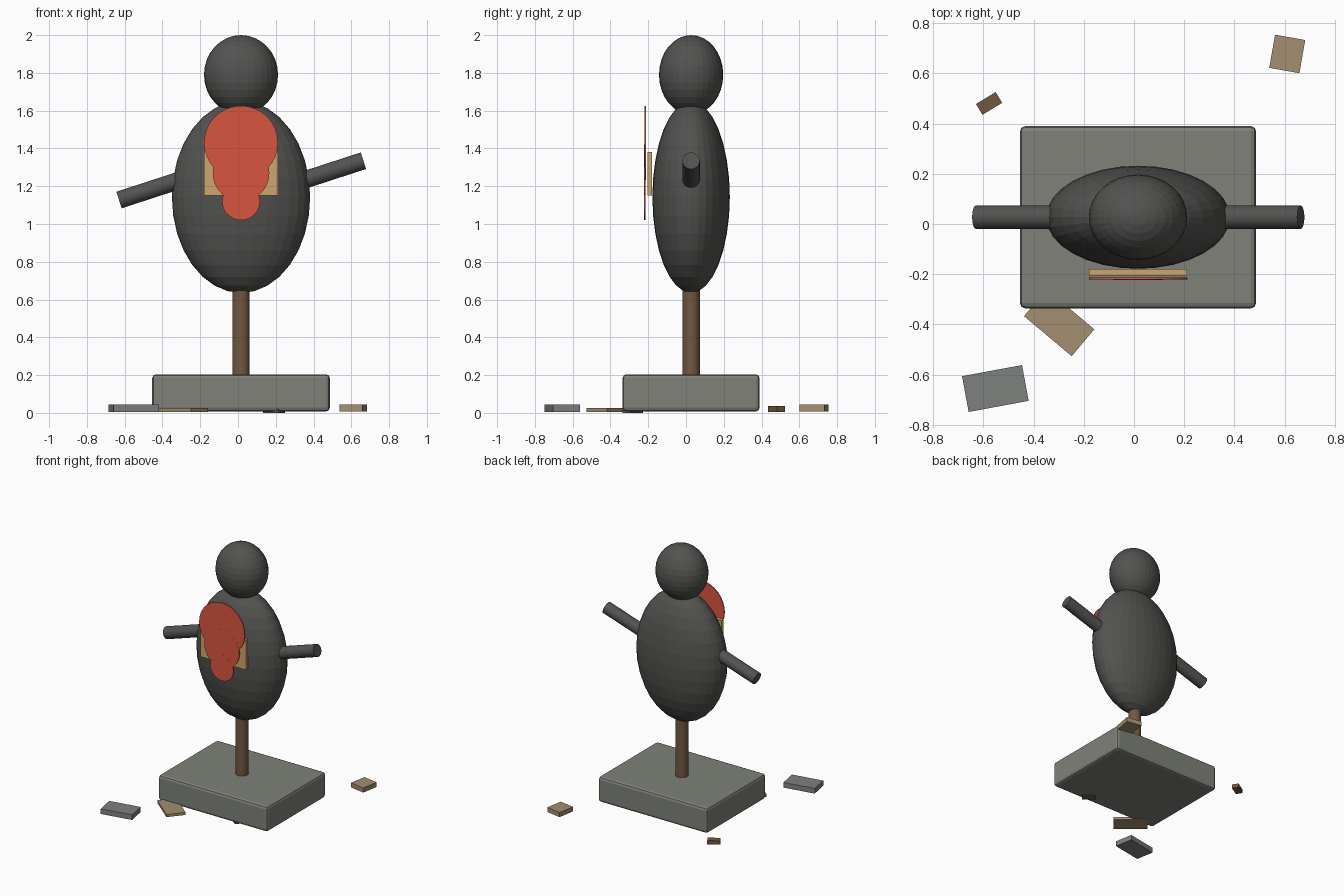
import bpy
import math
from mathutils import Vector

cube = bpy.data.objects.get("Cube")
if cube:
    bpy.data.objects.remove(cube, do_unlink=True)

CX, CY = 0.016, 0.027  # axis of the figure


def material(name, rgb):
    m = bpy.data.materials.new(name)
    m.use_nodes = True
    m.diffuse_color = (*rgb, 1)
    m.node_tree.nodes["Principled BSDF"].inputs["Base Color"].default_value = (*rgb, 1)
    return m


CHARCOAL = material("charcoal", (0.085, 0.085, 0.08))
STONE = material("stone grey", (0.21, 0.22, 0.19))
SLATE = material("rubble grey", (0.21, 0.22, 0.21))
WOOD = material("brown wood", (0.17, 0.098, 0.053))
SAND = material("pale wood", (0.37, 0.27, 0.16))
TAN = material("tan board", (0.62, 0.38, 0.15))
RED = material("red paint", (0.70, 0.09, 0.05))


def finish(name, mat):
    ob = bpy.context.object
    ob.name = name
    ob.data.materials.append(mat)
    return ob


def box(name, loc, size, mat, turn=0):
    bpy.ops.mesh.primitive_cube_add(size=1, location=loc,
                                    rotation=(0, 0, math.radians(turn)))
    ob = finish(name, mat)
    ob.scale = size
    bpy.ops.object.transform_apply(location=False, rotation=False, scale=True)
    return ob


def ellipsoid(name, z, radii, mat):
    bpy.ops.mesh.primitive_uv_sphere_add(segments=32, ring_count=16, radius=1,
                                         location=(CX, CY, z))
    ob = finish(name, mat)
    ob.scale = radii
    return ob


def rod(name, start, end, radius, mat):
    a, b = Vector(start), Vector(end)
    bpy.ops.mesh.primitive_cylinder_add(
        vertices=32, radius=radius, depth=(b - a).length, location=(a + b) / 2,
        rotation=(b - a).to_track_quat('Z', 'Y').to_euler())
    return finish(name, mat)


# Stone base with rounded edges
base = box("base", (CX, CY, 0.106), (0.94, 0.725, 0.197), STONE)
bevel = base.modifiers.new("Rounded edges", 'BEVEL')
bevel.width = 0.02
bevel.segments = 2

# Post, body, head
rod("post", (CX, CY, 0.19), (CX, CY, 0.75), 0.046, WOOD)
ellipsoid("body", 1.143, (0.366, 0.205, 0.508), CHARCOAL)
ellipsoid("head", 1.79, (0.196, 0.17, 0.21), CHARCOAL)

# Both arms lean the same way
rod("right_arm", (-0.63, CY, 1.127), (-0.2, CY, 1.267), 0.046, CHARCOAL)
rod("left_arm", (0.664, CY, 1.335), (0.234, CY, 1.195), 0.046, CHARCOAL)

# Chest board and painted discs
box("chest_board", (CX, -0.192, 1.265), (0.39, 0.026, 0.23), TAN)
discs = [("upper", 1.43, 0.196), ("middle", 1.27, 0.15), ("lower", 1.12, 0.1)]
for i, (name, z, r) in enumerate(discs):
    y = -0.217 - 0.0006 * i
    rod(name + "_disc", (CX, y + 0.004, z), (CX, y - 0.004, z), r, RED)

# Scattered rubble
box("grey_slab", (-0.552, -0.655, 0.025), (0.243, 0.145, 0.04), SLATE, 10.5)
box("pale_plank", (-0.298, -0.393, 0.015), (0.248, 0.14, 0.02), SAND, -40)
box("pale_block", (0.61, 0.677, 0.026), (0.122, 0.134, 0.036), SAND, -10)
box("brown_chip", (-0.577, 0.48, 0.021), (0.092, 0.05, 0.03), WOOD, 31)
box("buried_chip", (0.19, -0.283, 0.01), (0.1, 0.06, 0.02), WOOD, -38)
